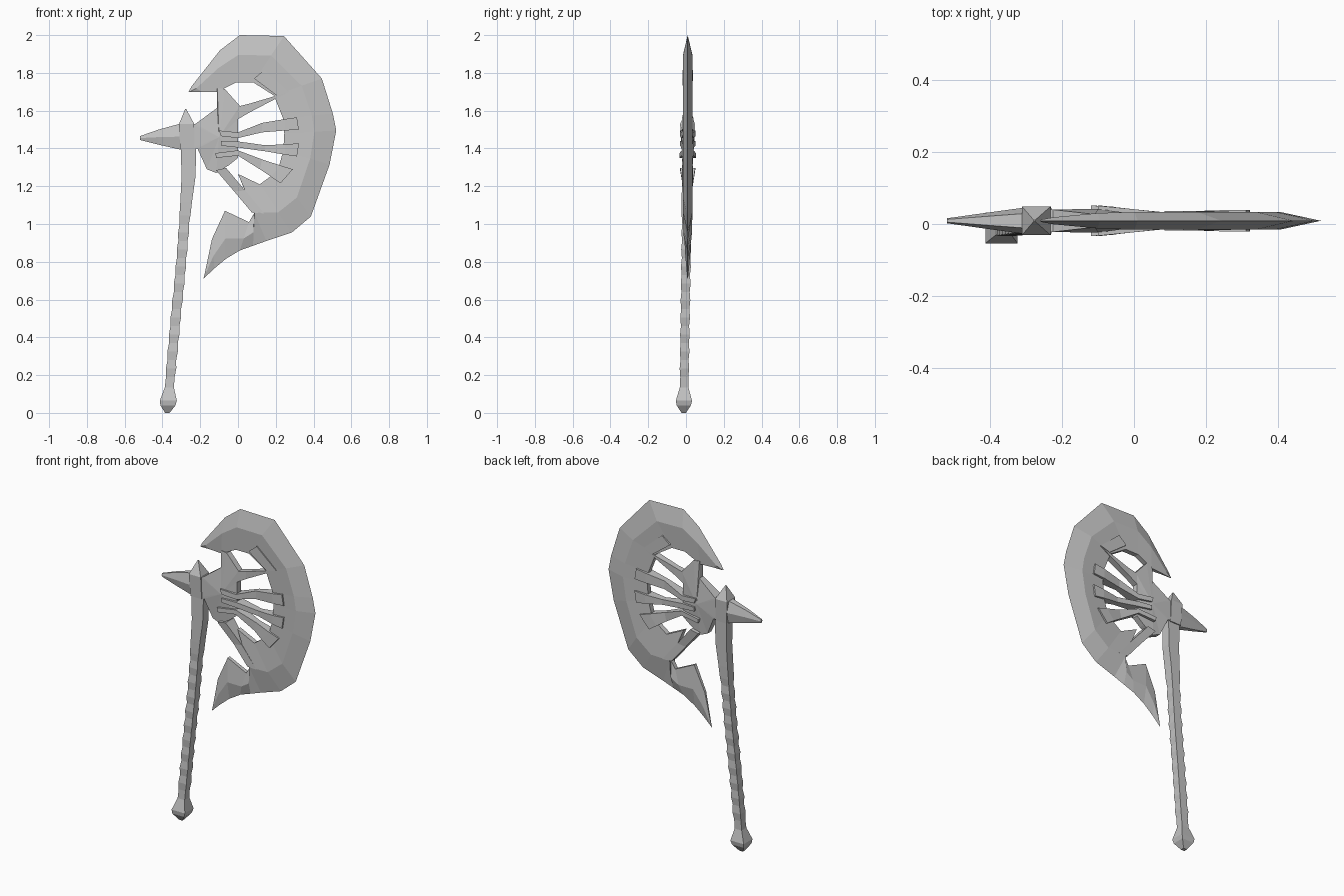
import bpy, bmesh

CY = 0.009  # middle plane of the axe head

grey = bpy.data.materials.new("plain grey")
grey.diffuse_color = (0.55, 0.55, 0.55, 1)


def finish(name, bm):
    bmesh.ops.recalc_face_normals(bm, faces=bm.faces)
    me = bpy.data.meshes.new(name)
    bm.to_mesh(me)
    bm.free()
    me.materials.append(grey)
    ob = bpy.data.objects.new(name, me)
    bpy.context.collection.objects.link(ob)
    return ob


def loft(name, rings):
    """Skin a row of closed rings and cap both ends."""
    bm = bmesh.new()
    vs = [[bm.verts.new(p) for p in r] for r in rings]
    n = len(vs[0])
    for a, b in zip(vs, vs[1:]):
        for i in range(n):
            j = (i + 1) % n
            bm.faces.new((a[i], a[j], b[j], b[i]))
    bm.faces.new(vs[0])
    bm.faces.new(vs[-1])
    return finish(name, bm)


def rect(x, y, z, hx, hy):
    return [(x - hx, y - hy, z), (x + hx, y - hy, z),
            (x + hx, y + hy, z), (x - hx, y + hy, z)]


def bar(name, sections):
    """Flat bar: each section is x1, z1, x2, z2, half thickness."""
    loft(name, [[(a, CY - h, b), (c, CY - h, d), (c, CY + h, d), (a, CY + h, b)]
                for a, b, c, d, h in sections])


# Crescent blade: outer edge, inner edge, thickness factor
stations = [
    (-.262, 1.70, -.25, 1.698, .15), (-.245, 1.73, -.19, 1.70, .4),
    (-.095, 1.92, -.11, 1.70, .85), (.01, 2.0, -.01, 1.75, 1),
    (.243, 1.995, .08, 1.75, 1), (.444, 1.77, .19, 1.68, 1),
    (.502, 1.585, .238, 1.56, 1), (.52, 1.495, .245, 1.48, 1),
    (.485, 1.315, .24, 1.39, 1), (.386, 1.04, .21, 1.28, 1),
    (.285, .955, .115, 1.21, 1), (.15, .91, 0, 1.265, 1),
    (.08, .885, .085, 1.056, .9), (.01, .86, .058, 1.01, .8),
    (-.065, .815, -.069, 1.07, .7), (-.125, .765, -.138, .92, .5),
    (-.183, .71, -.179, .725, .1)]
rings = []
for ox, oz, ix, iz, s in stations:
    rx, rz = ox + .42 * (ix - ox), oz + .42 * (iz - oz)
    rings.append([(ox, CY, oz), (rx, CY - .025 * s, rz), (ix, CY - .015 * s, iz),
                  (ix, CY + .015 * s, iz), (rx, CY + .025 * s, rz)])
loft("blade", rings)

# Hub: domed plate between collar and spokes
outline = [(-.25, 1.53), (-.225, 1.53), (-.11, 1.615), (-.11, 1.72), (-.07, 1.715),
           (.01, 1.625), (0, 1.555), (0, 1.35), (-.05, 1.31), (-.115, 1.27),
           (-.165, 1.29), (-.215, 1.40), (-.25, 1.40)]
bm = bmesh.new()
sides = []
for s in (-1, 1):
    c = bm.verts.new((-.10, CY + s * .033, 1.46))
    ring = [bm.verts.new((x, CY + s * (.031 if x < -.2 else .018), z)) for x, z in outline]
    for i in range(len(ring)):
        bm.faces.new((c, ring[i - 1], ring[i]))
    sides.append(ring)
for i in range(len(outline)):
    bm.faces.new((sides[0][i - 1], sides[0][i], sides[1][i], sides[1][i - 1]))
finish("hub", bm)

# Spokes joining hub and blade
bar("top_spoke", [(0, 1.622, 0, 1.555, .019), (.06, 1.637, .06, 1.59, .017),
                  (.205, 1.68, .27, 1.70, .022)])
bar("top_spoke_plate", [(.085, 1.77, .138, 1.815, .027), (.205, 1.68, .27, 1.70, .025)])
bar("upper_spoke", [(-.10, 1.495, -.09, 1.465, .042), (0, 1.485, 0, 1.455, .032),
                    (.127, 1.535, .127, 1.485, .018), (.245, 1.555, .25, 1.495, .03),
                    (.312, 1.565, .322, 1.50, .03)])
bar("middle_spoke", [(-.09, 1.44, -.09, 1.415, .042), (0, 1.437, 0, 1.405, .032),
                     (.143, 1.417, .143, 1.385, .018), (.25, 1.422, .25, 1.367, .03),
                     (.323, 1.427, .312, 1.358, .03)])
bar("lower_spoke", [(-.12, 1.375, -.115, 1.35, .043), (0, 1.39, 0, 1.362, .032),
                    (.127, 1.342, .115, 1.29, .018), (.225, 1.31, .175, 1.25, .027),
                    (.29, 1.29, .225, 1.215, .029)])
bar("bottom_spoke", [(-.117, 1.285, -.063, 1.297, .04), (-.02, 1.172, .037, 1.178, .022),
                     (.074, 1.06, .138, 1.056, .025)])

# Back spike with a ridge along each side
rings = []
for x, z0, z1, h in [(-.25, 1.40, 1.53, .036), (-.31, 1.395, 1.53, .036),
                     (-.42, 1.42, 1.50, .021), (-.52, 1.445, 1.465, .007)]:
    m = (z0 + z1) / 2
    rings.append([(x, CY - h * .55, z0), (x, CY - h, m), (x, CY - h * .55, z1),
                  (x, CY + h * .55, z1), (x, CY + h, m), (x, CY + h * .55, z0)])
loft("back_spike", rings)

# Collar with pyramid tip
loft("collar", [rect(-.268, CY, 1.395, .038, .034), rect(-.272, CY, 1.53, .04, .04),
                rect(-.277, CY, 1.61, .002, .002)])


# Handle: square shaft with a notched grip
def centre(z):
    keys = [(0, -.374), (.14, -.363), (.5, -.33), (.77, -.303), (1.08, -.278),
            (1.25, -.262), (1.42, -.262)]
    for (a, xa), (b, xb) in zip(keys, keys[1:]):
        if z <= b:
            return xa + (xb - xa) * (z - a) / (b - a)
    return keys[-1][1]


def shaft_y(z):
    return -.012 + .021 * z / 1.4


rings = []
for z, h in [(0, .012), (.04, .04), (.065, .045), (.135, .024)]:   # pommel
    rings.append(rect(centre(z), shaft_y(z), z, h, h * .95))
for i in range(20):                                               # grip
    z = .19 + i * .045
    h = (.027 if i % 2 else .0225) + .002 * z
    rings.append(rect(centre(z), shaft_y(z), z, h, h * .92))
for z, h in [(1.12, .031), (1.25, .037), (1.42, .041)]:            # neck
    rings.append(rect(centre(z), shaft_y(z), z, h, .028))
loft("handle", rings)
